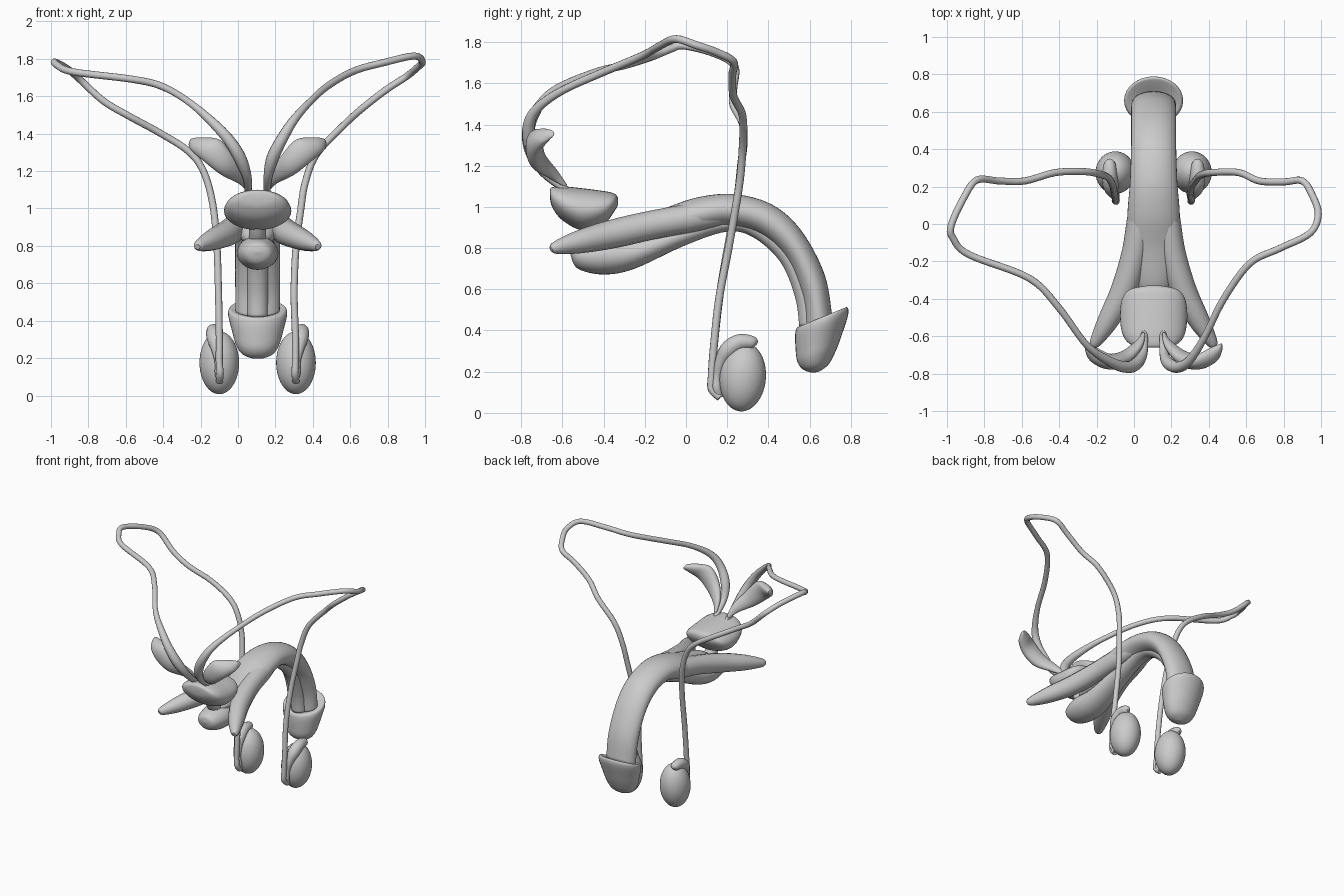
import bpy, bmesh, math
from mathutils import Vector

CX = 0.105  # midline of the paired anatomy


def smooth_rows(rows, steps):
    """Catmull-Rom resampling of equal-length number rows."""
    out = []
    n = len(rows)
    for i in range(n - 1):
        a, b, c, d = rows[max(i - 1, 0)], rows[i], rows[i + 1], rows[min(i + 2, n - 1)]
        for k in range(steps):
            t = k / steps
            out.append([0.5 * (2 * q + (r - p) * t + (2 * p - 5 * q + 4 * r - s) * t * t
                               + (3 * q - p - 3 * r + s) * t ** 3)
                        for p, q, r, s in zip(a, b, c, d)])
    out.append(list(rows[-1]))
    return out


def loft(name, rows, axis, sides=32, steps=6):
    """Elliptical rings; each row is edge point A, edge point B, half width along axis."""
    bm = bmesh.new()
    rings = []
    for r in smooth_rows(rows, steps):
        a, b, w = Vector(r[0:3]), Vector(r[3:6]), max(r[6], 0.003)
        mid, half = (a + b) / 2, (b - a) / 2
        rings.append([bm.verts.new(mid + half * math.cos(2 * math.pi * k / sides)
                                   + axis * w * math.sin(2 * math.pi * k / sides))
                      for k in range(sides)])
    for r0, r1 in zip(rings, rings[1:]):
        for k in range(sides):
            j = (k + 1) % sides
            bm.faces.new((r0[k], r0[j], r1[j], r1[k]))
    bm.faces.new(rings[0][::-1])
    bm.faces.new(rings[-1])
    bmesh.ops.recalc_face_normals(bm, faces=bm.faces)
    for f in bm.faces:
        f.smooth = True
    me = bpy.data.meshes.new(name)
    bm.to_mesh(me)
    bm.free()
    ob = bpy.data.objects.new(name, me)
    bpy.context.collection.objects.link(ob)
    return ob


def mid_loft(name, rows):
    """Loft on the midline from side-view rows: y, z, y, z, half width."""
    return loft(name, [(CX, a, b, CX, c, d, w) for a, b, c, d, w in rows], Vector((1, 0, 0)))


def tube(name, pts, steps=6):
    """Round tube through x, y, z, radius points."""
    cu = bpy.data.curves.new(name, 'CURVE')
    cu.dimensions = '3D'
    cu.bevel_depth = 1.0
    cu.bevel_resolution = 4
    cu.use_fill_caps = True
    rows = smooth_rows(pts, steps)
    sp = cu.splines.new('POLY')
    sp.points.add(len(rows) - 1)
    for p, r in zip(sp.points, rows):
        p.co = (r[0], r[1], r[2], 1)
        p.radius = max(r[3], 0.004)
    sp.use_smooth = True
    ob = bpy.data.objects.new(name, cu)
    bpy.context.collection.objects.link(ob)
    return ob


# Shaft body
mid_loft("shaft", [
    (-.42, .80, -.43, .86, .05), (-.30, .80, -.33, .93, .10), (-.10, .85, -.13, .985, .135),
    (.05, .875, .05, 1.045, .14), (.20, .905, .235, 1.062, .127), (.36, .865, .42, 1.01, .121),
    (.49, .745, .56, .885, .12), (.565, .56, .672, .675, .12), (.58, .42, .71, .47, .118)])

# Bulb and underside column
mid_loft("bulb_and_lower_column", [
    (-.56, .765, -.56, .775, .01), (-.525, .70, -.54, .82, .075), (-.40, .672, -.42, .85, .11),
    (-.25, .70, -.25, .85, .10), (0, .815, 0, .92, .072), (.20, .88, .20, .96, .06),
    (.33, .85, .37, .93, .055), (.46, .73, .53, .79, .055), (.53, .56, .62, .58, .055),
    (.55, .42, .65, .43, .055)])

# Cap at the shaft end
mid_loft("end_cap", [
    (.61, .42, .70, .46, .05), (.56, .42, .755, .50, .125), (.538, .412, .783, .512, .152),
    (.53, .38, .787, .475, .157), (.532, .31, .757, .38, .137), (.54, .25, .727, .30, .117),
    (.565, .213, .692, .235, .085), (.60, .198, .65, .203, .035), (.62, .197, .63, .197, .004)])

# Gland below the ducts
mid_loft("gland", [
    (-.661, 1.05, -.661, 1.075, .03), (-.65, 1.0, -.652, 1.095, .11), (-.60, .935, -.60, 1.1, .162),
    (-.50, .885, -.50, 1.09, .18), (-.40, .915, -.40, 1.077, .168), (-.35, .975, -.348, 1.065, .125),
    (-.33, 1.01, -.33, 1.045, .04)])
tube("urethra", [(CX, -.49, .93, .045), (CX, -.45, .86, .045), (CX, -.38, .79, .045)])

# Paired parts mirrored about the midline
for s, side in ((1, "right"), (-1, "left")):
    def at(d):
        return CX + s * d

    tube("crus_" + side, [(at(d), y, z, r) for d, y, z, r in (
        (.322, -.655, .795, .015), (.31, -.63, .803, .032), (.245, -.52, .83, .056),
        (.158, -.35, .87, .07), (.10, -.15, .915, .07), (.07, .05, .95, .068), (.05, .2, .97, .05))])

    loft("seminal_vesicle_" + side, [
        (at(a), y, b, at(c), y, d, w) for a, b, c, d, y, w in (
            (.045, 1.115, .065, 1.10, -.59, .012), (.06, 1.19, .105, 1.135, -.65, .03),
            (.125, 1.28, .195, 1.18, -.72, .042), (.20, 1.365, .285, 1.25, -.735, .042),
            (.285, 1.38, .35, 1.305, -.70, .042), (.35, 1.375, .367, 1.335, -.665, .025),
            (.364, 1.36, .368, 1.35, -.65, .006))], Vector((0, 1, 0)))

    # Testis
    bpy.ops.mesh.primitive_uv_sphere_add(segments=40, ring_count=24,
                                         location=(at(.205), .275, .175))
    ob = bpy.context.object
    ob.name = "testis_" + side
    ob.scale = (.106, .113, .168)
    ob.rotation_euler = (math.radians(-4), 0, 0)
    bpy.ops.object.shade_smooth()

    # Epididymis
    tube("epididymis_" + side, [(at(d), y, z, r) for d, y, z, r in (
        (.235, .345, .335, .008), (.235, .325, .342, .03), (.235, .26, .342, .04),
        (.23, .205, .305, .042), (.22, .17, .25, .03), (.21, .152, .18, .02),
        (.205, .15, .12, .024), (.20, .165, .075, .015))])

# Long ducts, slightly different on each side
R = .019
right_duct = [
    (.31, .165, .075, R), (.305, .125, .115, R), (.307, .125, .18, R), (.307, .135, .32, R),
    (.30, .16, .55, R), (.31, .205, .79, R), (.335, .24, .99, R), (.36, .263, 1.14, R),
    (.42, .275, 1.29, R), (.56, .275, 1.44, R), (.67, .23, 1.54, R), (.80, .225, 1.64, R),
    (.90, .23, 1.705, R), (.955, .15, 1.75, R), (.985, .05, 1.785, R), (.94, -.05, 1.815, R),
    (.78, -.13, 1.78, R), (.62, -.21, 1.735, R), (.48, -.40, 1.655, R), (.38, -.60, 1.565, R),
    (.30, -.725, 1.475, .024), (.24, -.765, 1.38, .03), (.185, -.745, 1.27, .033),
    (.16, -.69, 1.17, .024), (.155, -.58, 1.08, .018)]
left_duct = [
    (-.10, .165, .075, R), (-.095, .125, .115, R), (-.10, .125, .18, R), (-.10, .135, .32, R),
    (-.105, .165, .58, R), (-.115, .21, .84, R), (-.14, .25, 1.05, R), (-.19, .268, 1.21, R),
    (-.27, .28, 1.31, R), (-.42, .275, 1.405, R), (-.585, .23, 1.495, R), (-.72, .23, 1.575, R),
    (-.84, .235, 1.685, R), (-.91, .14, 1.745, R), (-.978, -.01, 1.783, R), (-.965, -.08, 1.765, R),
    (-.88, -.165, 1.73, R), (-.56, -.29, 1.69, R), (-.40, -.45, 1.65, R), (-.25, -.65, 1.56, R),
    (-.11, -.745, 1.435, .027), (-.03, -.765, 1.34, .032), (.02, -.74, 1.25, .033),
    (.05, -.68, 1.16, .024), (.055, -.58, 1.08, .018)]
tube("duct_right", right_duct)
tube("duct_left", left_duct)
